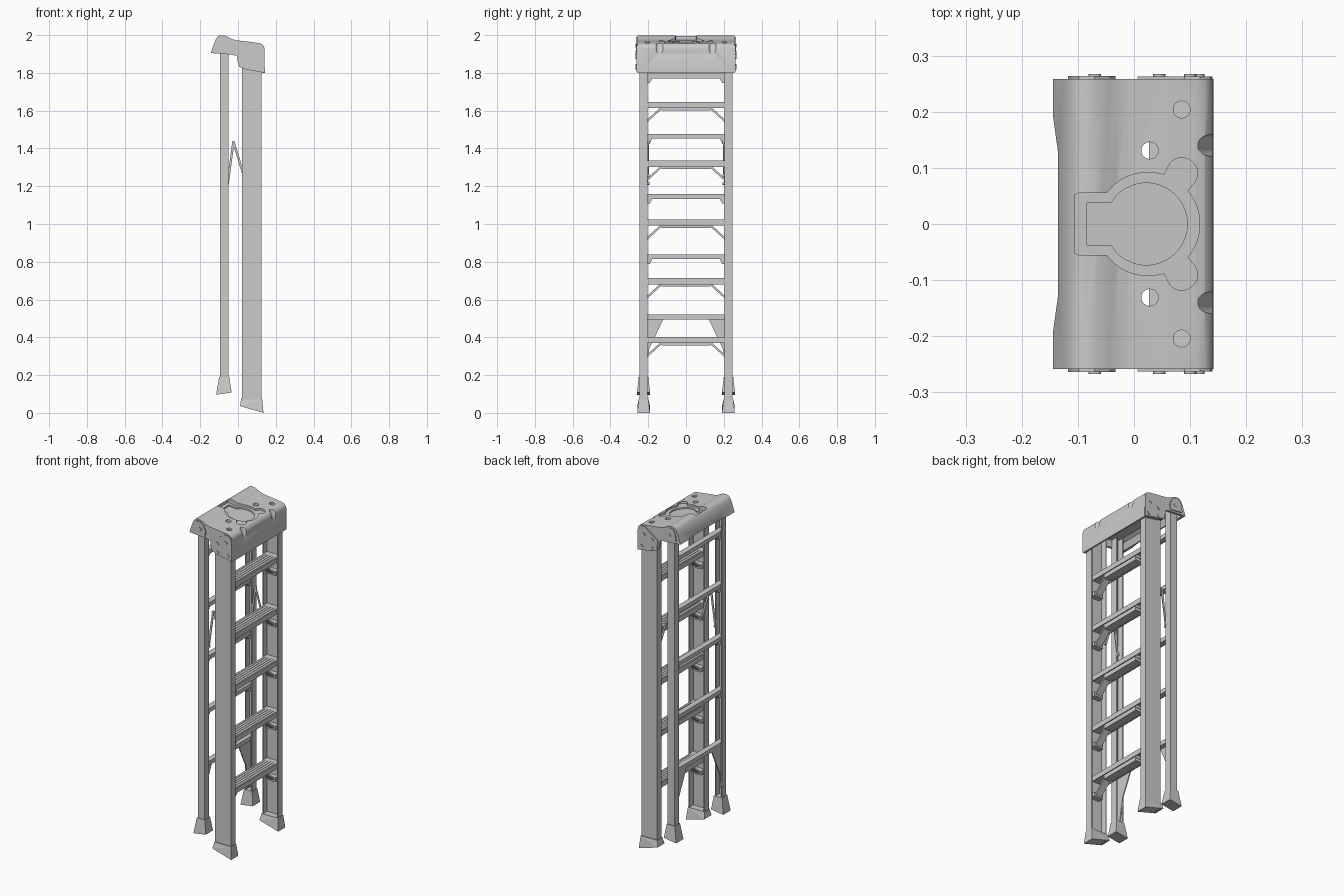
import bpy, bmesh
from math import sin, cos, pi, sqrt, radians
from mathutils import Vector

if "Cube" in bpy.data.objects:
    bpy.data.objects.remove(bpy.data.objects["Cube"])


def finish(name, bm, mirror, smooth=0):
    bmesh.ops.recalc_face_normals(bm, faces=bm.faces)
    me = bpy.data.meshes.new(name)
    bm.to_mesh(me)
    bm.free()
    ob = bpy.data.objects.new(name, me)
    bpy.context.collection.objects.link(ob)
    if mirror:
        m = ob.modifiers.new("mirror", 'MIRROR')
        m.use_axis = (False, True, False)
    if smooth:
        smooth_object(ob, smooth)
    return ob


def smooth_object(ob, angle):
    bpy.ops.object.select_all(action='DESELECT')
    ob.select_set(True)
    bpy.context.view_layer.objects.active = ob
    bpy.ops.object.shade_smooth_by_angle(angle=radians(angle))


def prism(name, pts, axis, a, b, mirror=False, smooth=0):
    """Extrude a 2D outline along an axis from a to b; a may be a function of the point."""
    place = {'x': lambda p, t: (t, p[0], p[1]),
             'y': lambda p, t: (p[0], t, p[1]),
             'z': lambda p, t: (p[0], p[1], t)}[axis]
    bm = bmesh.new()
    lo = [bm.verts.new(place(p, a(p) if callable(a) else a)) for p in pts]
    hi = [bm.verts.new(place(p, b)) for p in pts]
    bm.faces.new(lo)
    bm.faces.new(hi)
    for i in range(len(pts)):
        j = (i + 1) % len(pts)
        bm.faces.new((lo[i], lo[j], hi[j], hi[i]))
    return finish(name, bm, mirror, smooth)


def hull(name, pts, mirror=True):
    bm = bmesh.new()
    for p in pts:
        bm.verts.new(p)
    bmesh.ops.convex_hull(bm, input=bm.verts)
    return finish(name, bm, mirror)


def rect(x0, x1, y0, y1):
    return [(x0, y0), (x1, y0), (x1, y1), (x0, y1)]


def circle(cx, cy, r, n=24):
    return [(cx + r * cos(2 * pi * i / n), cy + r * sin(2 * pi * i / n)) for i in range(n)]


def strap(p, q, w):
    p, q = Vector(p), Vector(q)
    d = (q - p).normalized() * w / 2
    n = Vector((-d.y, d.x))
    return [p + n, p - n, q - n, q + n]


def channel(x0, x1, y0, y1, t):
    return [(x0, y0), (x0, y1), (x1, y1), (x1, y0),
            (x1 - t, y0), (x1 - t, y1 - t), (x0 + t, y1 - t), (x0 + t, y0)]


def keyhole(cx, R, length, half, lobe=None, n=180):
    """Round tray with a square tail and optional side lobes, sampled around its centre."""
    out = []
    for i in range(n):
        c, s = cos(2 * pi * i / n), sin(2 * pi * i / n)
        r = R
        if c < 0:
            r = max(r, min(length / -c, half / max(abs(s), 1e-6)))
        if lobe:
            lx, ly, lr = lobe
            dot = lx * c + ly * abs(s)
            disc = dot * dot - (lx * lx + ly * ly - lr * lr)
            if disc > 0 and dot > 0:
                r = max(r, dot + sqrt(disc))
        out.append((cx + r * c, r * s))
    return out


def cut(target, cutter):
    m = target.modifiers.new("cut", 'BOOLEAN')
    m.operation, m.solver, m.object = 'DIFFERENCE', 'EXACT', cutter
    bpy.context.view_layer.objects.active = target
    bpy.ops.object.modifier_apply(modifier=m.name)
    bpy.data.objects.remove(cutter, do_unlink=True)


# Top cap: bent shell with a front skirt
top = [(-0.144, 1.905), (-0.126, 1.958), (-0.116, 1.982), (-0.105, 1.994), (-0.09, 1.999),
       (-0.065, 1.996), (-0.045, 1.986), (-0.03, 1.978), (-0.01, 1.973), (0.05, 1.966),
       (0.11, 1.958), (0.126, 1.953), (0.135, 1.945), (0.14, 1.932), (0.142, 1.80)]
inner = [(0.132, 1.80), (0.122, 1.88), (0.09, 1.928), (-0.03, 1.94), (-0.09, 1.952),
         (-0.112, 1.94), (-0.128, 1.905)]
cap = prism("top_cap", top + inner, 'y', -0.247, 0.247)

# Tool tray, holes and notches in the cap
cut(cap, prism("cutter", keyhole(0.025, 0.092, 0.13, 0.055, (0.06, 0.09, 0.028)), 'z',
               lambda p: 1.961 - 0.133 * p[0], 2.1))
cut(cap, prism("cutter", keyhole(0.022, 0.073, 0.107, 0.038), 'z',
               lambda p: 1.953 - 0.133 * p[0], 2.1))
cut(cap, prism("cutter", [(-0.2, -0.19), (-0.144, -0.19), (-0.135, -0.125), (-0.135, 0.125),
                          (-0.144, 0.19), (-0.2, 0.19)], 'z', 1.8, 2.1))
for s in (-1, 1):
    cut(cap, prism("cutter", circle(0.028, s * 0.131, 0.015), 'z', 1.85, 2.1))
    cut(cap, prism("cutter", circle(0.085, s * 0.204, 0.015), 'z', 1.951, 2.1))
    notch = prism("cutter", circle(0, 0, 0.02), 'z', 0, 0.15)
    notch.location = (0.163, s * 0.14, 1.895)
    notch.rotation_euler = (0, radians(-24), 0)
    bpy.context.view_layer.update()
    cut(cap, notch)
smooth_object(cap, 30)

# Cap end walls, raised side plates and rivets
prism("cap_end", top + [(0.04, 1.818), (0.008, 1.832), (0.0, 1.85), (-0.006, 1.89),
                        (-0.035, 1.897)], 'y', 0.245, 0.258, True, 30)
prism("front_side_plate", [(0.01, 1.836), (0.006, 1.89), (0.09, 1.952), (0.118, 1.951),
                           (0.134, 1.938), (0.139, 1.925), (0.14, 1.805), (0.04, 1.822)],
      'y', 0.257, 0.263, True)
prism("rear_side_plate", [(-0.118, 1.915), (-0.11, 1.965), (-0.098, 1.988), (-0.07, 1.99),
                          (-0.045, 1.97), (-0.033, 1.94), (-0.036, 1.905)],
      'y', 0.257, 0.264, True)
for x, z in ((0.1, 1.905), (0.045, 1.885), (0.045, 1.835), (0.115, 1.83), (-0.07, 1.945)):
    prism("cap_rivet", circle(x, z, 0.011, 16), 'y', 0.255, 0.267, True, 30)

# Channel rails, open towards the middle
prism("front_rail", channel(0.02, 0.125, 0.204, 0.246, 0.006), 'z', 0.03, 1.9, True)
prism("rear_rail", channel(-0.096, -0.05, 0.204, 0.246, 0.006), 'z', 0.13, 1.955, True)

# Flared feet with slanted soles
hull("front_foot", [(x, y, 0.072) for x in (0.017, 0.128) for y in (0.2, 0.25)] +
     [(x, y, z) for x, z in ((0.01, 0.036), (0.135, 0.0)) for y in (0.19, 0.258)])
hull("front_foot_upper", [(x, y, z) for x in (0.017, 0.128) for y in (0.2, 0.25)
                          for z in (0.04, 0.075)])
hull("rear_foot", [(x, y, 0.19) for x in (-0.1, -0.046) for y in (0.2, 0.25)] +
     [(x, y, z) for x, z in ((-0.116, 0.096), (-0.034, 0.108)) for y in (0.19, 0.26)])

# Front steps with stiffener, diagonal braces and clips
for i in range(5):
    z = 0.40 + 0.311 * i
    prism("front_step", [(0.027, z), (0.118, z), (0.118, z - 0.03), (0.113, z - 0.03),
                         (0.113, z - 0.006), (0.032, z - 0.006), (0.032, z - 0.03),
                         (0.027, z - 0.03)], 'y', -0.239, 0.239)
    for k in range(5):
        x = 0.034 + 0.0175 * k
        prism("tread_rib", rect(x, x + 0.008, z - 0.001, z + 0.002), 'y', -0.203, 0.203)
    prism("step_stiffener", rect(0.05, 0.1, z - 0.043, z - 0.005), 'y', -0.13, 0.13)
    prism("step_brace", strap((0.125, z - 0.025), (0.215, z - 0.107), 0.011),
          'x', 0.055, 0.095, True)
    prism("step_clip", rect(0.205, 0.241, z - 0.115, z - 0.09), 'x', 0.045, 0.105, True)

# Rear bars with corner brackets; the lowest has a large gusset
for i in range(5):
    z = 0.495 + 0.319 * i
    prism("rear_bar", rect(-0.09, -0.056, z, z + 0.025), 'y', -0.241, 0.241)
    if i:
        prism("rear_bracket", [(0.178, z + 0.001), (0.241, z + 0.001), (0.241, z - 0.025),
                               (0.192, z - 0.025)], 'x', -0.085, -0.061, True)
prism("rear_gusset", [(0.12, 0.497), (0.241, 0.497), (0.241, 0.2), (0.22, 0.2),
                      (0.195, 0.34), (0.165, 0.40)], 'x', -0.089, -0.083, True)

# Folded spreader between the rails
prism("spreader_rear", strap((-0.055, 1.21), (-0.024, 1.437), 0.012), 'y', 0.2, 0.204, True)
prism("spreader_front", strap((-0.024, 1.437), (0.032, 1.25), 0.012), 'y', 0.196, 0.2, True)
for x, z in ((-0.024, 1.432), (-0.055, 1.215), (0.032, 1.255)):
    prism("spreader_pin", circle(x, z, 0.008, 12), 'y', 0.194, 0.207, True)
